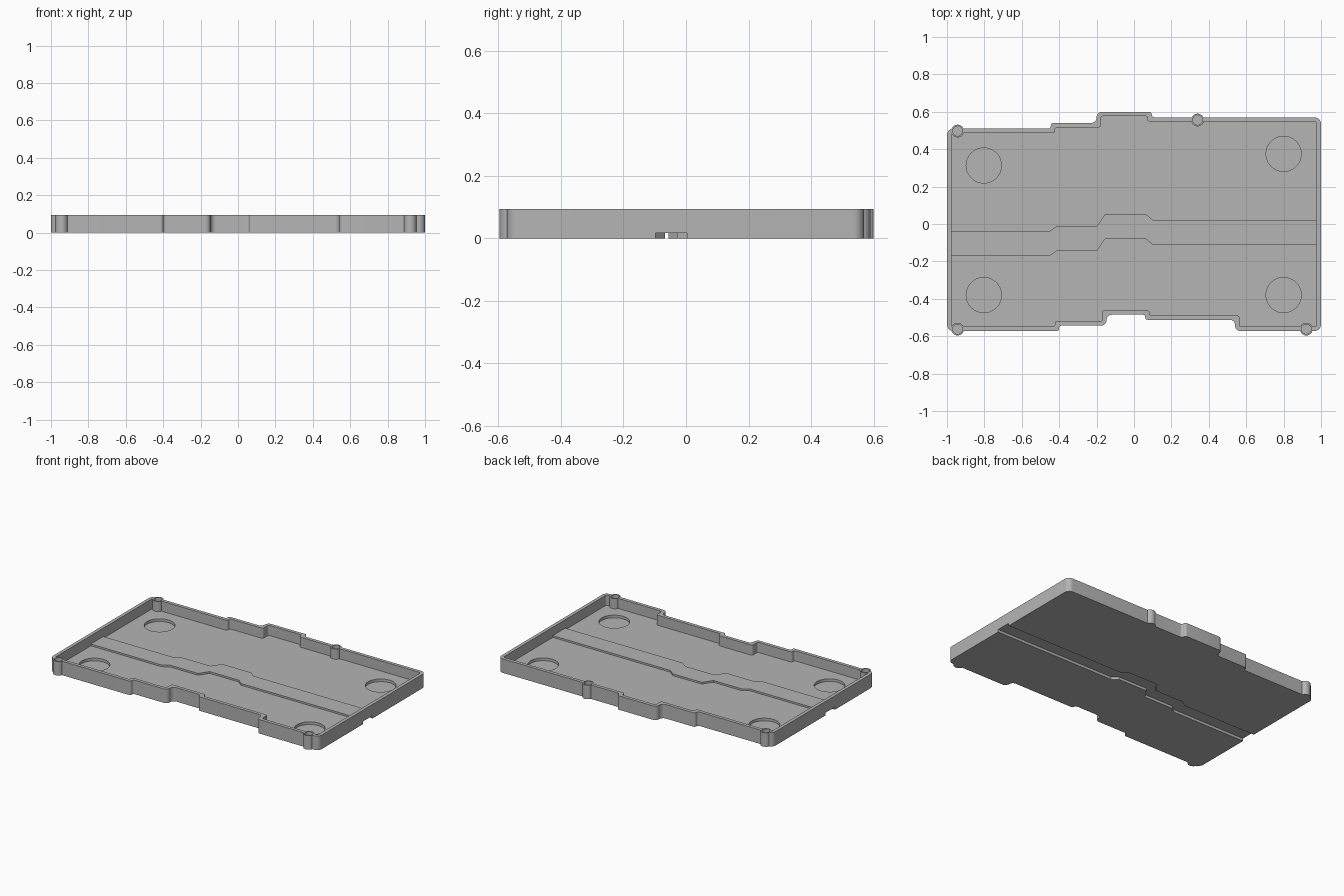
import bpy, bmesh, math
from mathutils import Vector

HEIGHT, FLOOR, WALL = 0.094, 0.026, 0.023

if "Cube" in bpy.data.objects:
    bpy.data.objects.remove(bpy.data.objects["Cube"], do_unlink=True)

grey = bpy.data.materials.new("plain grey")
grey.use_nodes = True
grey.diffuse_color = (0.46, 0.46, 0.46, 1)
grey.node_tree.nodes["Principled BSDF"].inputs["Base Color"].default_value = grey.diffuse_color


def prism(name, points, low, high):
    """Extrude a flat outline between two heights."""
    bm = bmesh.new()
    face = bm.faces.new([bm.verts.new((p[0], p[1], low)) for p in points])
    top = bmesh.ops.extrude_face_region(bm, geom=[face])["geom"]
    bmesh.ops.translate(bm, vec=(0, 0, high - low),
                        verts=[v for v in top if isinstance(v, bmesh.types.BMVert)])
    bmesh.ops.recalc_face_normals(bm, faces=bm.faces)
    mesh = bpy.data.meshes.new(name)
    bm.to_mesh(mesh)
    bm.free()
    mesh.materials.append(grey)
    obj = bpy.data.objects.new(name, mesh)
    bpy.context.collection.objects.link(obj)
    return obj


def disc(name, x, y, radius, low, high, sides=48):
    turns = [2 * math.pi * i / sides for i in range(sides)]
    return prism(name, [(x + radius * math.cos(a), y + radius * math.sin(a)) for a in turns], low, high)


def combine(target, tool, operation):
    """Apply a boolean, then remove the tool."""
    mod = target.modifiers.new("join", "BOOLEAN")
    mod.operation, mod.object, mod.solver = operation, tool, "EXACT"
    bpy.context.view_layer.objects.active = target
    bpy.ops.object.modifier_apply(modifier=mod.name)
    bpy.data.objects.remove(tool, do_unlink=True)


def corners(points):
    for i, p in enumerate(points):
        yield Vector(points[i - 1]), Vector(p), Vector(points[(i + 1) % len(points)])


def inset(points, d):
    """Move every edge of a counter-clockwise, right-angled outline inwards."""
    out = []
    for a, b, c in corners(points):
        u, v = (b - a).normalized(), (c - b).normalized()
        out.append(b + d * (Vector((-u.y, u.x)) + Vector((-v.y, v.x))))
    return out


def rounded(points, radius, steps=8):
    out = []
    for a, b, c in corners(points):
        r = min(radius, 0.48 * (a - b).length, 0.48 * (c - b).length)
        u, v = (a - b).normalized() * r, (c - b).normalized() * r
        for i in range(steps + 1):
            t = math.pi / 2 * i / steps
            out.append(b + u * (1 - math.sin(t)) + v * (1 - math.cos(t)))
    return out


# Stepped outline, counter-clockwise from the front right-hand corner
outline = [(-1, -.572), (-.4, -.572), (-.4, -.543), (-.147, -.543), (-.147, -.485),
           (.06, -.485), (.06, -.512), (.54, -.512), (.54, -.572), (1, -.572),
           (1, .57), (.095, .57), (.095, .6), (-.2, .6), (-.2, .54), (-.445, .54),
           (-.445, .51), (-1, .51)]

# Shell and its cavity
tray = prism("case_tray", rounded(outline, .035), 0, HEIGHT)
combine(tray, prism("cavity", rounded(inset(outline, WALL), .012), FLOOR, 1), "DIFFERENCE")

# Raised channel cover on the floor, with the open channel beneath it
path = [(-.45, -.17), (-.41, -.143), (-.197, -.143), (-.155, -.08), (.063, -.08), (.1, -.111)]


def strip(name, end, front, back, low, high):
    line = [(-end, path[0][1])] + path + [(end, path[-1][1])]
    points = [(x, y + front) for x, y in line] + [(x, y + back) for x, y in reversed(line)]
    return prism(name, points, low, high)


combine(tray, strip("channel_cover", .99, 0, .133, .01, .038), "UNION")
combine(tray, strip("channel", 1.1, .013, .114, -.1, .018), "DIFFERENCE")

# Round foot pockets in the floor
for x, y in [(-.803, .313), (.8, .375), (-.803, -.38), (.8, -.38)]:
    combine(tray, disc("pocket", x, y, .094, .008, .034), "DIFFERENCE")

# Hollow screw posts in the wall
for x, y in [(-.943, .497), (.34, .556), (-.943, -.562), (.921, -.562)]:
    combine(tray, disc("post", x, y, .034, 0, HEIGHT, 32), "UNION")
    combine(tray, disc("post_hole", x, y, .026, FLOOR, 1, 32), "DIFFERENCE")

# Smooth the fillets and keep hard edges
bpy.ops.object.select_all(action="DESELECT")
tray.select_set(True)
bpy.context.view_layer.objects.active = tray
bpy.ops.object.shade_smooth_by_angle(angle=math.radians(30))
